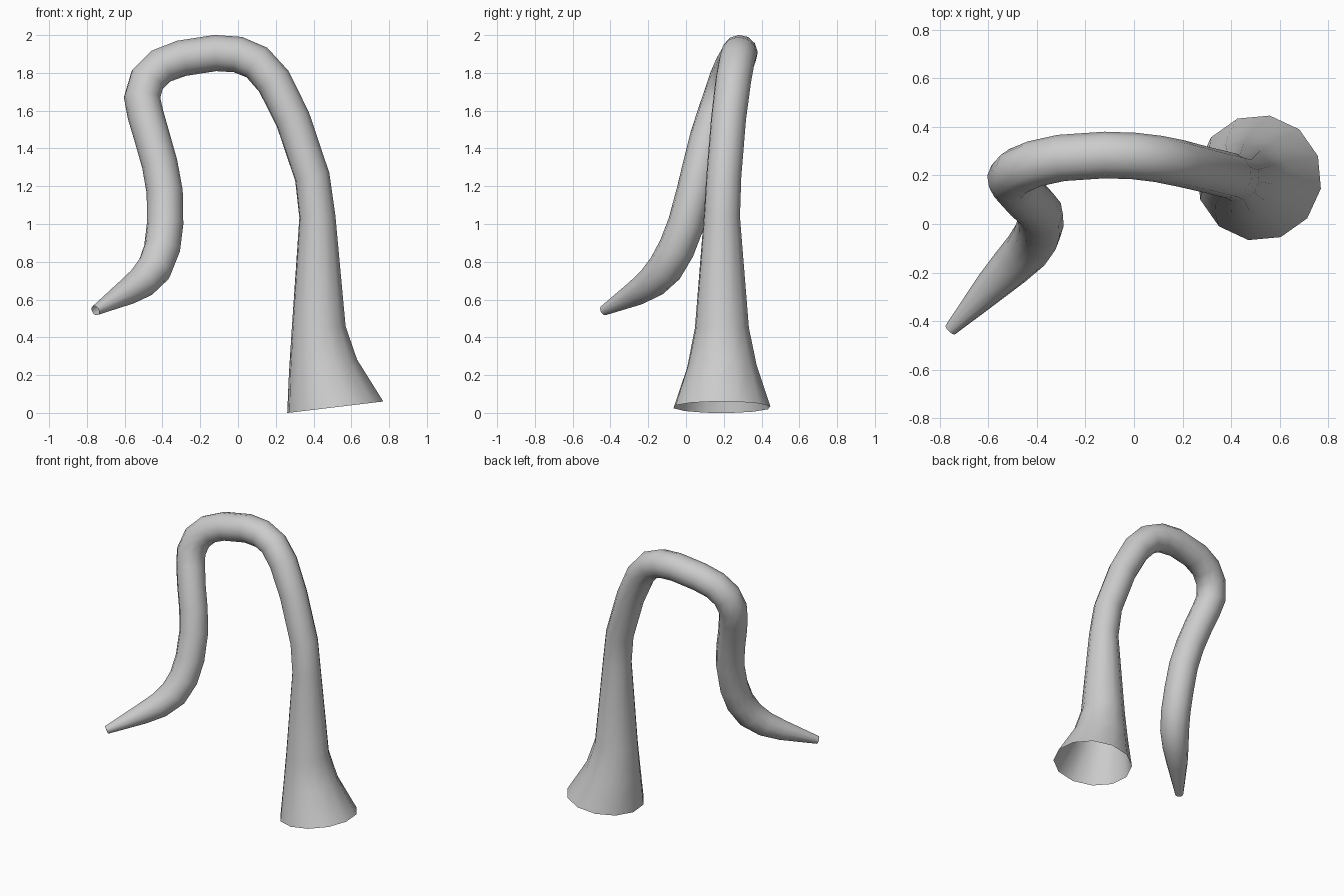
import bpy
import bmesh
import math
from mathutils import Vector, Matrix

SIDES = 12

# Remove the default object
default_cube = bpy.data.objects.get("Cube")
if default_cube:
    bpy.data.objects.remove(default_cube, do_unlink=True)


def make_material(name, value):
    material = bpy.data.materials.new(name)
    material.use_nodes = True
    colour = (value, value, value, 1.0)
    material.diffuse_color = colour
    material.node_tree.nodes["Principled BSDF"].inputs["Base Color"].default_value = colour
    return material


def make_tube(name, path, first_normal, start_angle, material):
    """Loft open rings along a path of (x, y, z, radius) stations."""
    centres = [Vector(station[:3]) for station in path]
    radii = [station[3] for station in path]
    last = len(path) - 1

    # Each ring lies across the average of its two neighbouring directions
    normals = [first_normal.normalized()]
    for i in range(1, last + 1):
        before = (centres[i] - centres[i - 1]).normalized()
        after = (centres[min(i + 1, last)] - centres[min(i, last - 1)]).normalized()
        normals.append((before + after).normalized())

    bm = bmesh.new()
    across = Matrix.Rotation(start_angle, 3, "Z") @ Vector((1, 0, 0))
    across = (across - normals[0] * across.dot(normals[0])).normalized()
    rings = []
    for i, normal in enumerate(normals):
        # Carry the ring direction along the path without twisting
        if i:
            across = normals[i - 1].rotation_difference(normal) @ across
        side = normal.cross(across)
        ring = []
        for k in range(SIDES):
            angle = math.tau * k / SIDES
            offset = across * math.cos(angle) + side * math.sin(angle)
            ring.append(bm.verts.new(centres[i] + offset * radii[i]))
        rings.append(ring)

    for lower, upper in zip(rings, rings[1:]):
        for k in range(SIDES):
            n = (k + 1) % SIDES
            face = bm.faces.new((lower[k], lower[n], upper[n], upper[k]))
            face.smooth = True

    mesh = bpy.data.meshes.new(name)
    bm.to_mesh(mesh)
    bm.free()
    mesh.materials.append(material)
    tube = bpy.data.objects.new(name, mesh)
    bpy.context.collection.objects.link(tube)
    return tube


# Flared root, rising stem, arch, hanging end and pointed tip
tentacle_path = [
    (0.515, 0.19, 0.03, 0.26),
    (0.45, 0.19, 0.245, 0.187),
    (0.427, 0.19, 0.45, 0.145),
    (0.42, 0.19, 1.04, 0.097),
    (0.393, 0.2, 1.25, 0.094),
    (0.29, 0.225, 1.555, 0.094),
    (0.19, 0.25, 1.755, 0.096),
    (0.1, 0.268, 1.855, 0.096),
    (0, 0.28, 1.897, 0.096),
    (-0.12, 0.284, 1.905, 0.096),
    (-0.3, 0.272, 1.877, 0.096),
    (-0.41, 0.248, 1.835, 0.096),
    (-0.48, 0.218, 1.765, 0.097),
    (-0.508, 0.187, 1.67, 0.097),
    (-0.49, 0.155, 1.58, 0.096),
    (-0.455, 0.115, 1.46, 0.095),
    (-0.415, 0.08, 1.32, 0.095),
    (-0.388, 0.045, 1.17, 0.096),
    (-0.386, 0, 1.0, 0.097),
    (-0.402, -0.05, 0.87, 0.097),
    (-0.442, -0.11, 0.765, 0.095),
    (-0.51, -0.18, 0.69, 0.085),
    (-0.59, -0.26, 0.637, 0.069),
    (-0.755, -0.435, 0.542, 0.027),
]

grey = make_material("plain grey", 0.6)
make_tube("tentacle", tentacle_path, Vector((-0.12, 0, 1)), math.radians(20), grey)
